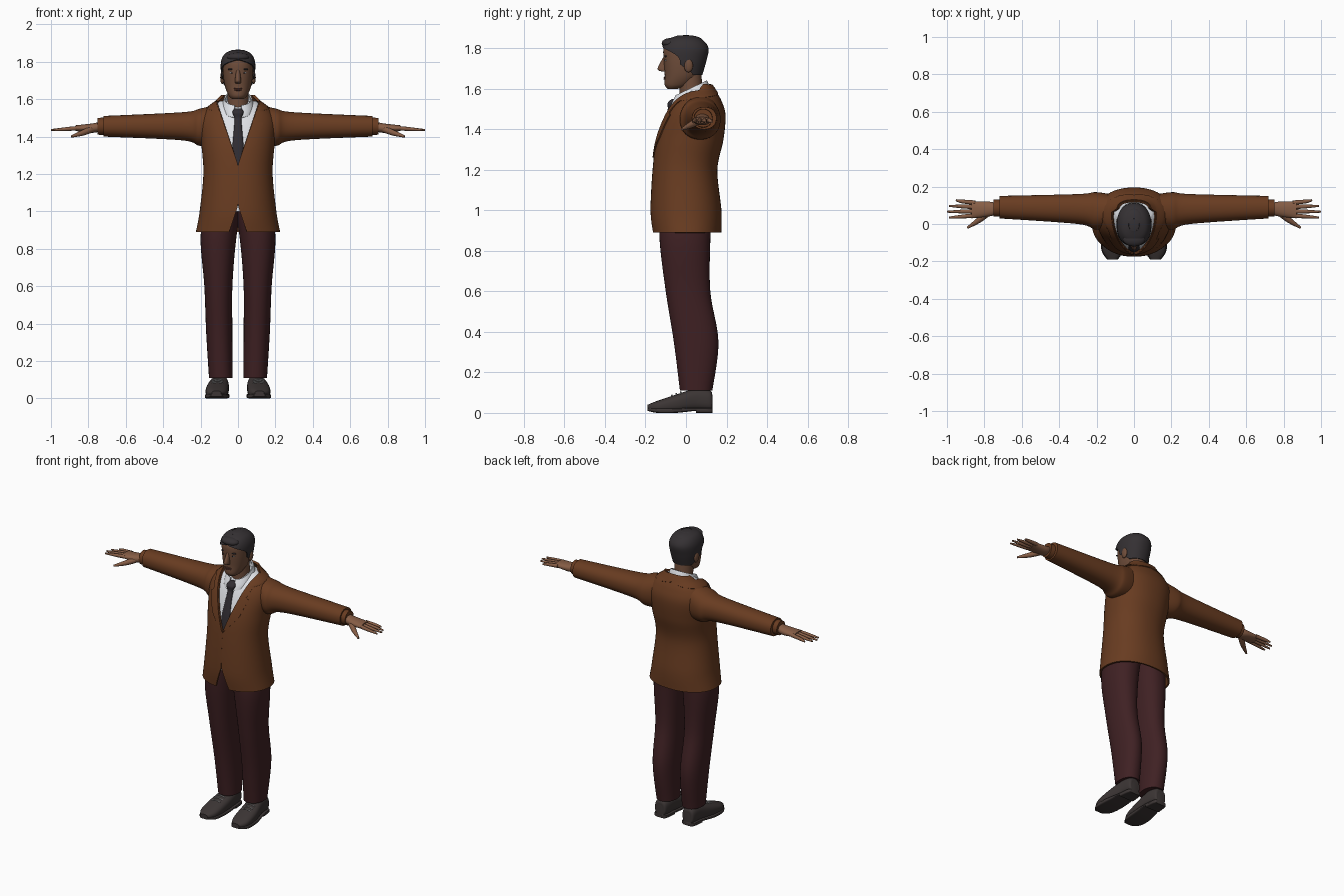
import bpy, bmesh
from math import sin, cos, asin, degrees, radians, pi
from mathutils import Vector, Matrix

if "Cube" in bpy.data.objects:
    bpy.data.objects.remove(bpy.data.objects["Cube"], do_unlink=True)


def material(name, *rgb):
    mat = bpy.data.materials.new(name)
    mat.use_nodes = True
    mat.diffuse_color = (*rgb, 1)
    bsdf = next(node for node in mat.node_tree.nodes if node.type == "BSDF_PRINCIPLED")
    bsdf.inputs["Base Color"].default_value = (*rgb, 1)
    return mat


JACKET = material("brown cloth", .14, .045, .015)
TROUSERS = material("dark maroon cloth", .05, .015, .017)
LEATHER = material("shoe leather", .045, .036, .035)
HAIR = material("dark hair", .035, .03, .033)
FACE = material("face skin", .16, .075, .043)
HAND = material("hand skin", .24, .11, .06)
SHIRT = material("white cotton", .78, .8, .84)
TIE = material("charcoal silk", .03, .026, .032)
GREY = material("pale grey", .4, .4, .4)
LIPS = material("lip", .11, .04, .03)


def finish(name, bm, mat, thick=0, sharp=50):
    """Turn a bmesh into a smooth shaded object, thickened if it is a sheet."""
    bmesh.ops.recalc_face_normals(bm, faces=bm.faces)
    mesh = bpy.data.meshes.new(name)
    bm.to_mesh(mesh)
    bm.free()
    mesh.materials.append(mat)
    obj = bpy.data.objects.new(name, mesh)
    bpy.context.collection.objects.link(obj)
    bpy.ops.object.select_all(action="DESELECT")
    obj.select_set(True)
    bpy.context.view_layer.objects.active = obj
    if thick:
        solid = obj.modifiers.new("thickness", "SOLIDIFY")
        solid.thickness, solid.offset = thick, 0
        bpy.ops.object.modifier_apply(modifier=solid.name)
    bpy.ops.object.shade_smooth_by_angle(angle=radians(sharp))


def spline(keys, steps=8):
    """Smooth curve through every key, value by value."""
    out = []
    last = len(keys) - 1
    for i in range(last):
        rows = [keys[max(0, min(last, i + shift))] for shift in (-1, 0, 1, 2)]
        for step in range(steps):
            t = step / steps
            out.append([b + t * ((c - a) + t * ((2 * a - 5 * b + 4 * c - d) + t * (3 * (b - c) + d - a))) / 2
                        for a, b, c, d in zip(*rows)])
    return out + [list(keys[-1])]


def bridge(bm, rings, closed):
    """Join neighbouring rings with quads and cap the ends of closed ones."""
    for ring, following in zip(rings, rings[1:]):
        count = len(ring)
        for i in range(count if closed else count - 1):
            j = (i + 1) % count
            bm.faces.new((ring[i], ring[j], following[j], following[i]))
    if closed:
        bm.faces.new(rings[0])
        bm.faces.new(rings[-1])


def loft(name, keys, mat, axis="z", side=1, power=2.2, tilt=0, grow=0, arc=None, thick=0, segs=40):
    """Loft rounded sections (position, u low, u high, v low, v high).
    An arc rule gives the start and end angle of an open sheet, row by row."""
    bm = bmesh.new()
    rings = []
    for row in spline(keys):
        span = arc(row) if arc else (0, 360)
        if span is None:
            continue
        start, end = span
        pos, ulow, uhigh, vlow, vhigh = row
        ring = []
        for i in range(segs + 1 if arc else segs):
            angle = radians(start + (end - start) * i / segs)
            su, sv = (abs(f) ** (2 / power) * (1 if f > 0 else -1) for f in (sin(angle), -cos(angle)))
            u = (ulow + uhigh) / 2 + ((uhigh - ulow) / 2 + grow) * su
            v = (vlow + vhigh) / 2 + ((vhigh - vlow) / 2 + grow) * sv
            p = pos + tilt * v
            x, y, z = {"z": (u, v, p), "x": (p, u, v), "y": (u, p, v)}[axis]
            ring.append(bm.verts.new((x * side, y, z)))
        rings.append(ring)
    bridge(bm, rings, not arc)
    finish(name, bm, mat, thick)


def symmetric(*rows):
    """Expand (z, half width, y low, y high) rows."""
    return [(z, -half, half, low, high) for z, half, low, high in rows]


def tube(name, points, mat, side=1, segs=16):
    """Round tapered tube through (x, y, z, radius) points."""
    path = spline([(x * side, y, z, radius) for x, y, z, radius in points])
    bm = bmesh.new()
    rings = []
    for i, (x, y, z, radius) in enumerate(path):
        ahead, behind = path[min(i + 1, len(path) - 1)], path[max(i - 1, 0)]
        turn = (Vector(ahead[:3]) - Vector(behind[:3])).to_track_quat("Z", "Y")
        angles = [2 * pi * k / segs for k in range(segs)]
        rings.append([bm.verts.new(Vector((x, y, z)) + turn @ Vector((cos(a), sin(a), 0)) * radius)
                      for a in angles])
    bridge(bm, rings, True)
    finish(name, bm, mat, sharp=80)


def blob(name, centre, size, mat, roll=0):
    """Ellipsoid."""
    bm = bmesh.new()
    place = Matrix.Translation(centre) @ Matrix.Rotation(roll, 4, "Y") @ Matrix.Diagonal((*size, 1))
    bmesh.ops.create_uvsphere(bm, u_segments=20, v_segments=12, radius=1, matrix=place)
    finish(name, bm, mat)


# Jacket: one sheet that parts in a neckline above the button and a notch below it
BUTTON, NOTCH = 1.25, 1.03


def angle_at(x, half):
    return degrees(asin(min(1, x / half) ** 1.1))


def gap(z):
    return max(0, (z - BUTTON) / 3, (NOTCH - z) / 3)


def jacket_arc(row):
    start = angle_at(gap(row[0]), row[2])
    return start, 360 - start


def lapel_arc(row):
    z, half = row[0], row[2]
    if z < BUTTON:
        return None
    band = min(.055, (z - BUTTON) / 2) if z < 1.48 else .035
    wrap = max(0, min(1, (z - 1.54) / .04))
    outer = angle_at(gap(z) + band, half)
    return angle_at(gap(z), half), outer + (180 - outer) * wrap


body = symmetric((.89, .22, -.16, .17), (1, .2, -.17, .17), (1.2, .18, -.16, .15), (1.35, .19, -.14, .18),
                 (1.47, .2, -.1, .19), (1.54, .17, -.06, .17), (1.59, .11, -.01, .14), (1.62, .08, .05, .12))
loft("jacket_body", body, JACKET, arc=jacket_arc, thick=.01, segs=64)

# Shirt, collar and tie
loft("shirt", body[1:-1], SHIRT, grow=-.014)
collar = symmetric((1.54, .08, -.08, .11), (1.56, .08, -.07, .11), (1.59, .07, -.05, .1))
loft("shirt_collar", collar, SHIRT, tilt=.5, arc=lambda row: (12, 348), thick=.008)
tie = symmetric((1.24, .03, -.15, -.1), (1.35, .03, -.135, -.1), (1.47, .02, -.1, -.05),
                (1.5, .02, -.09, -.05), (1.53, .03, -.09, -.04), (1.55, .02, -.07, -.04))
loft("tie", tie, TIE, power=3)

# Neck and head
tube("neck", [(0, .03, 1.5, .06), (0, .02, 1.68, .055)], FACE, segs=32)
head = symmetric((1.6, .03, -.09, -.04), (1.62, .05, -.105, .02), (1.67, .07, -.105, .07), (1.74, .08, -.11, .09),
                 (1.8, .08, -.11, .1), (1.84, .06, -.08, .07), (1.86, .02, -.03, .02))
loft("head", head, FACE)
nose = symmetric((1.685, .015, -.12, -.08), (1.7, .016, -.14, -.08), (1.76, .01, -.11, -.08))
loft("nose", nose, FACE)
blob("upper_lip", (0, -.104, 1.657), (.024, .007, .004), LIPS)
blob("lower_lip", (0, -.103, 1.649), (.02, .008, .005), LIPS)


# Hair: a shell over the head that leaves the face and nape free
def hair_arc(row):
    rise = row[0] - 1.72
    start = 82 - 800 * rise if rise < 0 else max(0, 82 * (1 - (rise / .09) ** 3))
    return start, 360 - start


loft("hair", head[2:], HAIR, grow=.007, arc=hair_arc, thick=.008)
blob("hair_crown", (0, 0, 1.835), (.065, .085, .03), HAIR)
blob("hair_fringe", (0, -.08, 1.825), (.06, .04, .025), HAIR)

shoe = [(-.19, .09, .14, .01, .04), (-.14, .06, .17, 0, .06), (-.05, .05, .17, 0, .09),
        (.05, .05, .15, .01, .12), (.12, .06, .14, .01, .11), (.13, .08, .12, .01, .08)]

for side, label in ((1, "left_"), (-1, "right_")):
    # Face details
    blob(label + "ear", (.084 * side, .012, 1.715), (.011, .022, .034), FACE)
    blob(label + "eye", (.032 * side, -.096, 1.741), (.013, .007, .006), GREY)
    blob(label + "iris", (.032 * side, -.101, 1.741), (.005, .004, .005), TIE)
    blob(label + "eyebrow", (.034 * side, -.1, 1.761), (.021, .007, .005), HAIR, .1 * side)

    # Lapel, sleeve and cuff
    loft(label + "lapel", body, JACKET, side=side, grow=.007, arc=lapel_arc, thick=.008, segs=16)
    loft(label + "sleeve", [(.08, 0, .15, 1.36, 1.58), (.2, -.03, .17, 1.35, 1.55), (.3, 0, .16, 1.38, 1.53),
                            (.72, .03, .15, 1.4, 1.51)], JACKET, "x", side)
    tube(label + "cuff", [(.7, .085, 1.455, .047), (.75, .085, 1.455, .045)], JACKET, side, 32)

    # Hand with four fingers and a thumb
    loft(label + "palm", [(.73, .05, .11, 1.43, 1.48), (.78, .04, .12, 1.42, 1.47), (.87, .03, .12, 1.43, 1.46)],
         HAND, "x", side)
    for i, finger in enumerate(("index", "middle", "ring", "little")):
        y, spread, tip = .045 + .023 * i, .008 * (i - 1.3), 1 - .012 * (i - 1) ** 2
        tube(label + finger + "_finger", [(.85, y, 1.445, .012), (.92, y + spread / 2, 1.44, .01),
                                          (tip, y + spread, 1.435, .005)], HAND, side)
    tube(label + "thumb", [(.78, .06, 1.44, .018), (.83, .02, 1.42, .015), (.89, -.02, 1.4, .006)], HAND, side)

    # Trouser leg
    loft(label + "trouser_leg", [(.11, .03, .155, -.03, .13), (.35, .03, .17, -.06, .16), (.6, .03, .18, -.1, .12),
                                 (.85, .01, .2, -.13, .12), (1.04, -.02, .18, -.13, .13)], TROUSERS, side=side)

    # Shoe with sole, heel and laces
    loft(label + "shoe", shoe, LEATHER, "y", side, power=2.6)
    loft(label + "sole", [(*row[:3], row[3] + .004, .02) for row in shoe], LEATHER, "y", side, power=5, grow=.004)
    loft(label + "heel", [(*row[:3], .004, .02) for row in shoe[3:]], LEATHER, "y", side, power=5, grow=.004)
    for i in range(3):
        y, z = -.07 + .022 * i, .08 + .008 * i
        tube(label + "lace_" + str(i + 1), [(.08, y, z, .003), (.11, y, z + .008, .003), (.14, y, z, .003)],
             GREY, side)
